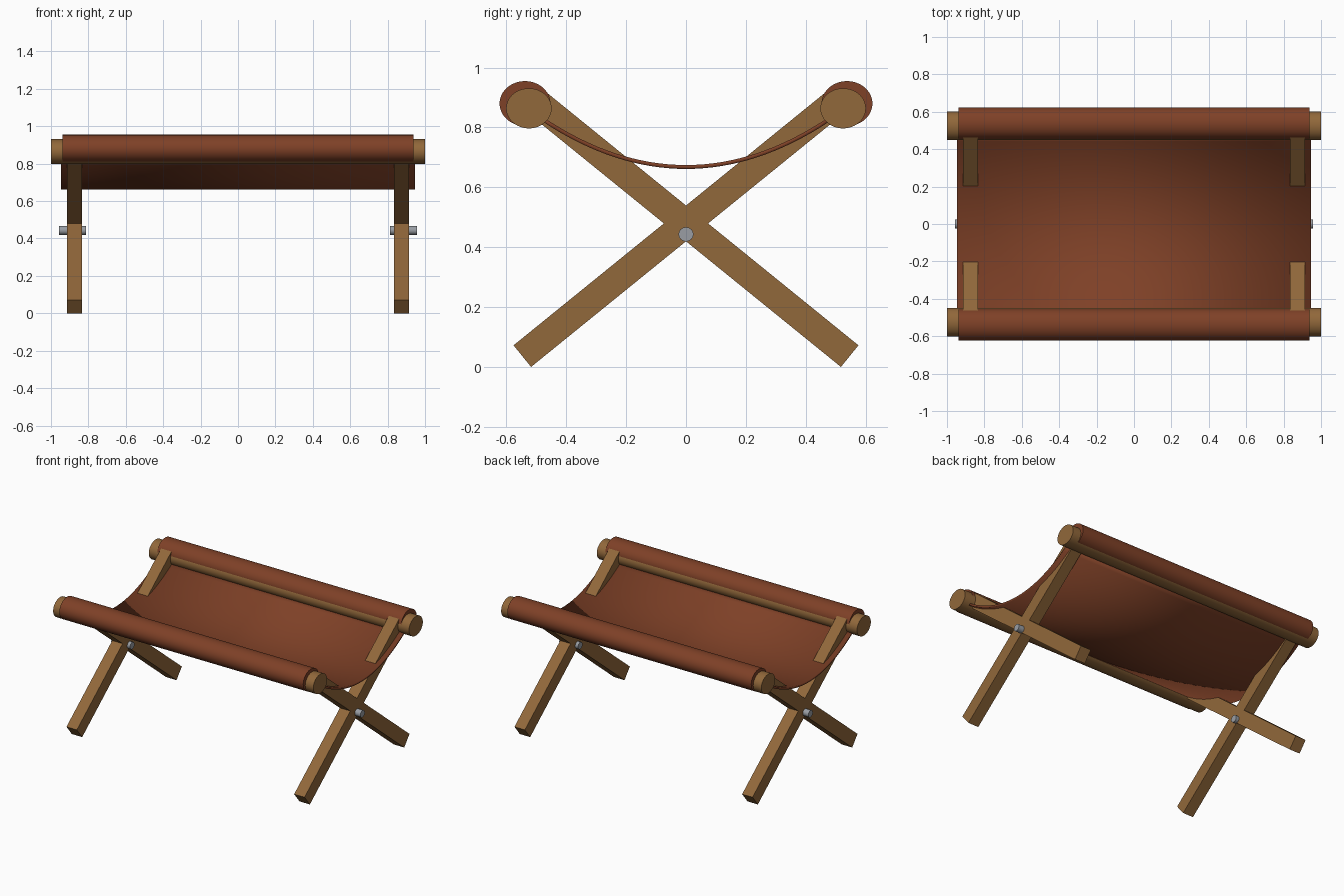
import bpy, bmesh, math
from mathutils import Matrix, Vector

cube = bpy.data.objects.get("Cube")
if cube:
    bpy.data.objects.remove(cube, do_unlink=True)


def material(name, rgb, rough):
    m = bpy.data.materials.new(name)
    m.use_nodes = True
    m.diffuse_color = (*rgb, 1)
    bsdf = m.node_tree.nodes["Principled BSDF"]
    bsdf.inputs["Base Color"].default_value = (*rgb, 1)
    bsdf.inputs["Roughness"].default_value = rough
    return m


WOOD = material("oak wood", (0.285, 0.138, 0.043), 0.7)
LEATHER = material("brown leather", (0.21, 0.052, 0.02), 0.7)
METAL = material("grey metal", (0.32, 0.34, 0.37), 0.5)


def add_object(name, bm, mat, smooth=False):
    mesh = bpy.data.meshes.new(name)
    bmesh.ops.recalc_face_normals(bm, faces=bm.faces)
    bm.to_mesh(mesh)
    bm.free()
    mesh.materials.append(mat)
    ob = bpy.data.objects.new(name, mesh)
    bpy.context.collection.objects.link(ob)
    if smooth:
        bpy.ops.object.select_all(action="DESELECT")
        ob.select_set(True)
        bpy.context.view_layer.objects.active = ob
        bpy.ops.object.shade_smooth_by_angle(angle=math.radians(35))
    return ob


def rod(name, centre, length, ry, rz, mat, sides=48):
    """Elliptical cylinder lying along x."""
    bm = bmesh.new()
    place = (Matrix.Translation(centre) @ Matrix.Diagonal((1, ry, rz, 1))
             @ Matrix.Rotation(math.pi / 2, 4, "Y"))
    bmesh.ops.create_cone(bm, cap_ends=True, segments=sides, radius1=1,
                          radius2=1, depth=length, matrix=place)
    return add_object(name, bm, mat, True)


def beam(name, x, start, end, width, thickness):
    """Square-ended bar in the yz plane between two (y, z) points."""
    a, b = Vector((x, *start)), Vector((x, *end))
    d = b - a
    bm = bmesh.new()
    place = (Matrix.Translation((a + b) / 2)
             @ Matrix.Rotation(math.atan2(d.z, d.y), 4, "X")
             @ Matrix.Diagonal((thickness, d.length, width, 1)))
    bmesh.ops.create_cube(bm, size=1, matrix=place)
    return add_object(name, bm, WOOD)


# Side rails with the leather sleeves wrapped over their outer halves
for side, s in (("front", -1), ("back", 1)):
    rod(side + "_rail", (0, s * 0.525, 0.864), 2.0, 0.076, 0.067, WOOD)
    rod(side + "_sleeve", (0, s * 0.538, 0.88), 1.875, 0.085, 0.075, LEATHER)

# Crossed legs and their pivot pins
for end, x in (("left", 0.875), ("right", -0.875)):
    for side, s in (("front", -1), ("back", 1)):
        beam(f"{end}_{side}_leg", x, (s * 0.547, 0.036), (-s * 0.515, 0.897),
             0.093, 0.08)
    rod(end + "_pivot_pin", (math.copysign(0.885, x), 0, 0.443), 0.145,
        0.025, 0.024, METAL, 16)

# Sagging leather seat
STEPS, HALF, SAG, LOW = 32, 0.475, 0.157, 0.668
bm = bmesh.new()
rows = []
for i in range(STEPS + 1):
    t = 2 * i / STEPS - 1
    rows.append([bm.verts.new((x, t * HALF, LOW + SAG * t * t))
                 for x in (-0.947, 0.947)])
for (a, b), (c, d) in zip(rows, rows[1:]):
    bm.faces.new((a, b, d, c))
seat = add_object("sling_seat", bm, LEATHER, True)
solid = seat.modifiers.new("thickness", "SOLIDIFY")
solid.thickness = 0.013
solid.offset = 0
